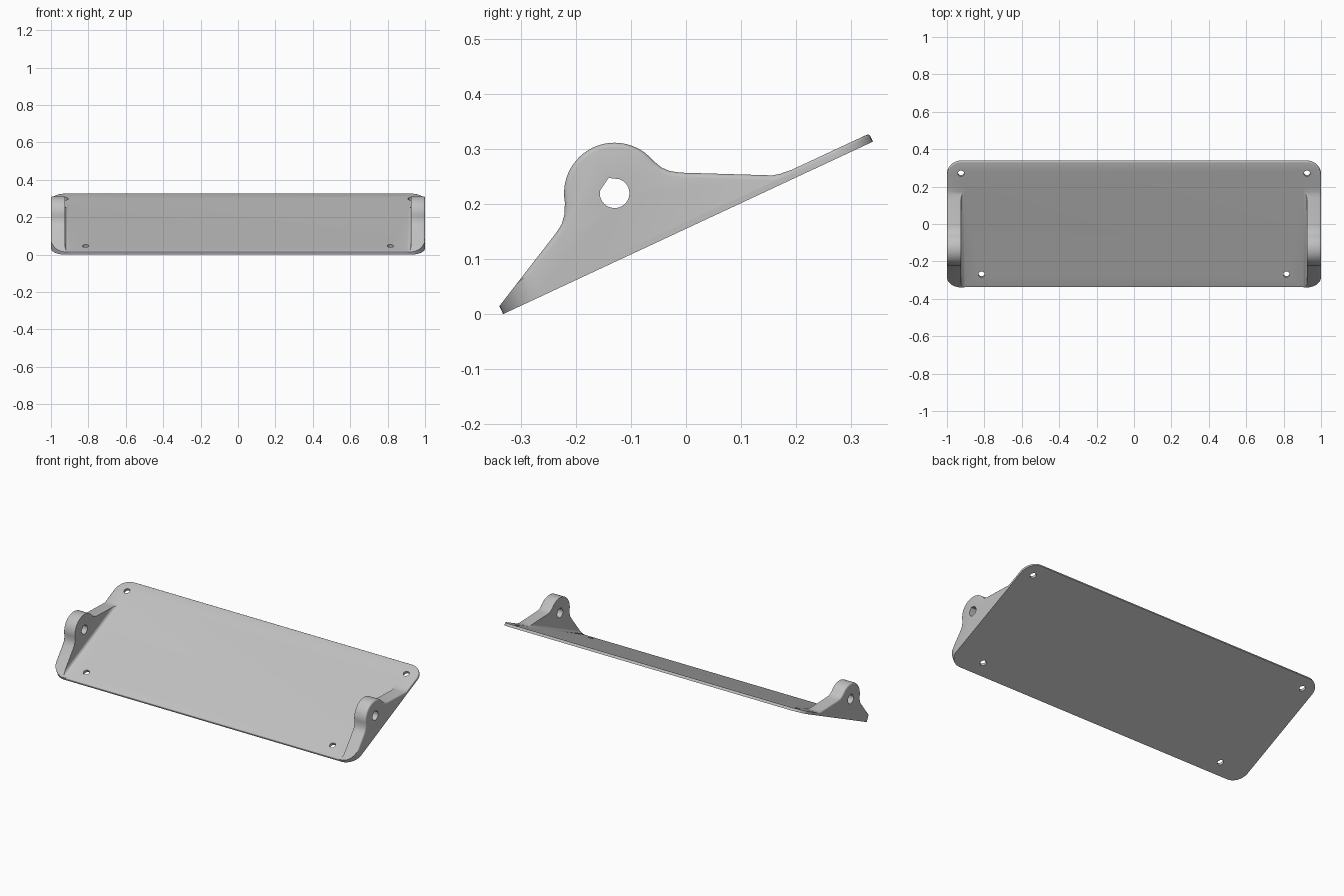
import bpy, bmesh
from math import sin, cos, pi, radians
from mathutils import Matrix

if "Cube" in bpy.data.objects:
    bpy.data.objects.remove(bpy.data.objects["Cube"], do_unlink=True)

TILT = radians(25)
LENGTH, THICK, CORNER = 0.743, 0.016, 0.08
FRONT = -0.333          # y of the lower front edge
LUG_IN, FILLET = 0.925, 0.02

grey = bpy.data.materials.new("light_grey")
grey.use_nodes = True
grey.diffuse_color = (0.53, 0.53, 0.53, 1)
grey.node_tree.nodes["Principled BSDF"].inputs["Base Color"].default_value = grey.diffuse_color


def arc(cx, cy, r, a0, a1, n):
    """Points on an arc, angles in degrees."""
    angles = [radians(a0 + (a1 - a0) * i / n) for i in range(n + 1)]
    return [(cx + r * cos(a), cy + r * sin(a)) for a in angles]


def local(p):
    """Side-view (y, z) to plate frame (along slope, off the plate)."""
    d = p[0] - FRONT
    return (d * cos(TILT) + p[1] * sin(TILT), p[1] * cos(TILT) - d * sin(TILT))


def prism(name, pts, axis, lo, hi, side=1, bevel=0, floor=None):
    """Extrude a 2D outline along an axis; optionally round the far rim."""
    bm = bmesh.new()

    def place(p, h):
        x, y, z = {"x": (h, *p), "y": (p[0], h, p[1]), "z": (*p, h)}[axis]
        return bm.verts.new((x * side, y, z))
    a = [place(p, lo) for p in pts]
    b = [place(p, hi) for p in pts]
    bm.faces.new(a)
    cap = bm.faces.new(b)
    for i in range(len(pts)):
        j = (i + 1) % len(pts)
        bm.faces.new((a[i], a[j], b[j], b[i]))
    bmesh.ops.recalc_face_normals(bm, faces=bm.faces)
    if bevel:
        rim = [e for e in cap.edges
               if floor is None or min(v.co.z for v in e.verts) > floor]
        bmesh.ops.bevel(bm, geom=rim, offset=bevel, segments=3,
                        profile=0.5, affect="EDGES")
    mesh = bpy.data.meshes.new(name)
    bm.to_mesh(mesh)
    bm.free()
    mesh.materials.append(grey)
    ob = bpy.data.objects.new(name, mesh)
    bpy.context.collection.objects.link(ob)
    return ob


def combine(ob, other, operation):
    """Apply a boolean and discard the second object."""
    mod = ob.modifiers.new("cut", "BOOLEAN")
    mod.operation, mod.solver, mod.object = operation, "EXACT", other
    bpy.context.view_layer.objects.active = ob
    bpy.ops.object.modifier_apply(modifier=mod.name)
    bpy.data.objects.remove(other, do_unlink=True)


# Rounded plate outline, shared by the plate and the lug ends
k = CORNER
outline = (arc(1 - k, k, k, -90, 0, 10) + arc(1 - k, LENGTH - k, k, 0, 90, 10)
           + arc(k - 1, LENGTH - k, k, 90, 180, 10) + arc(k - 1, k, k, 180, 270, 10))
plate = prism("mounting_plate", outline, "z", 0, THICK, bevel=0.005)

# Side profile of a lug: front slope, round eye, flat shoulder, run-out
pivot = (-0.13, 0.22)
side_view = ([(-0.237, 0.147), (-0.226, 0.164), (-0.221, 0.183)]
             + arc(*pivot, 0.092, 190, 40, 24)
             + [(-0.045, 0.267), (-0.03, 0.2605), (-0.01, 0.2575), (0.14, 0.253),
                (0.157, 0.2525), (0.172, 0.2555), (0.19, 0.262)])
profile = [local(p) for p in side_view]
profile = ([(-0.01, 0), (-0.01, THICK), (0, THICK)] + profile
           + [(profile[-1][0], 0)])

# Cross-section of a lug: wall with a fillet onto the plate
section = ([(1.05, -0.05), (1.05, 0.4), (LUG_IN, 0.4)]
           + arc(LUG_IN - FILLET, THICK + FILLET, FILLET, 0, -90, 6)
           + [(LUG_IN - FILLET, -0.05)])

for side in (1, -1):
    lug = prism("lug", profile, "x", 0.88, 1, side, bevel=0.009, floor=0.012)
    combine(lug, prism("wall", section, "y", -0.1, 1, side), "INTERSECT")
    combine(lug, prism("envelope", outline, "z", -0.1, 0.5), "INTERSECT")
    combine(plate, lug, "UNION")

# Pivot bore with one peaked corner
py, pz = pivot
bore = arc(py, pz, 0.027, 70, -190, 28) + [(py - 0.011, pz + 0.028)]
combine(plate, prism("bore", [local(p) for p in bore], "x", -1.2, 1.2), "DIFFERENCE")

# Screw holes
for x, u in ((0.925, 0.673), (0.815, 0.077)):
    for side in (1, -1):
        ring = arc(x, u, 0.017, 0, 345, 23)
        combine(plate, prism("screw_hole", ring, "z", -0.1, 0.1, side), "DIFFERENCE")

# Tilt into place and smooth the rounded parts
plate.data.transform(Matrix.Translation((0, FRONT, 0)) @ Matrix.Rotation(TILT, 4, "X"))
bpy.ops.object.select_all(action="DESELECT")
plate.select_set(True)
bpy.context.view_layer.objects.active = plate
bpy.ops.object.shade_smooth_by_angle(angle=radians(35))
